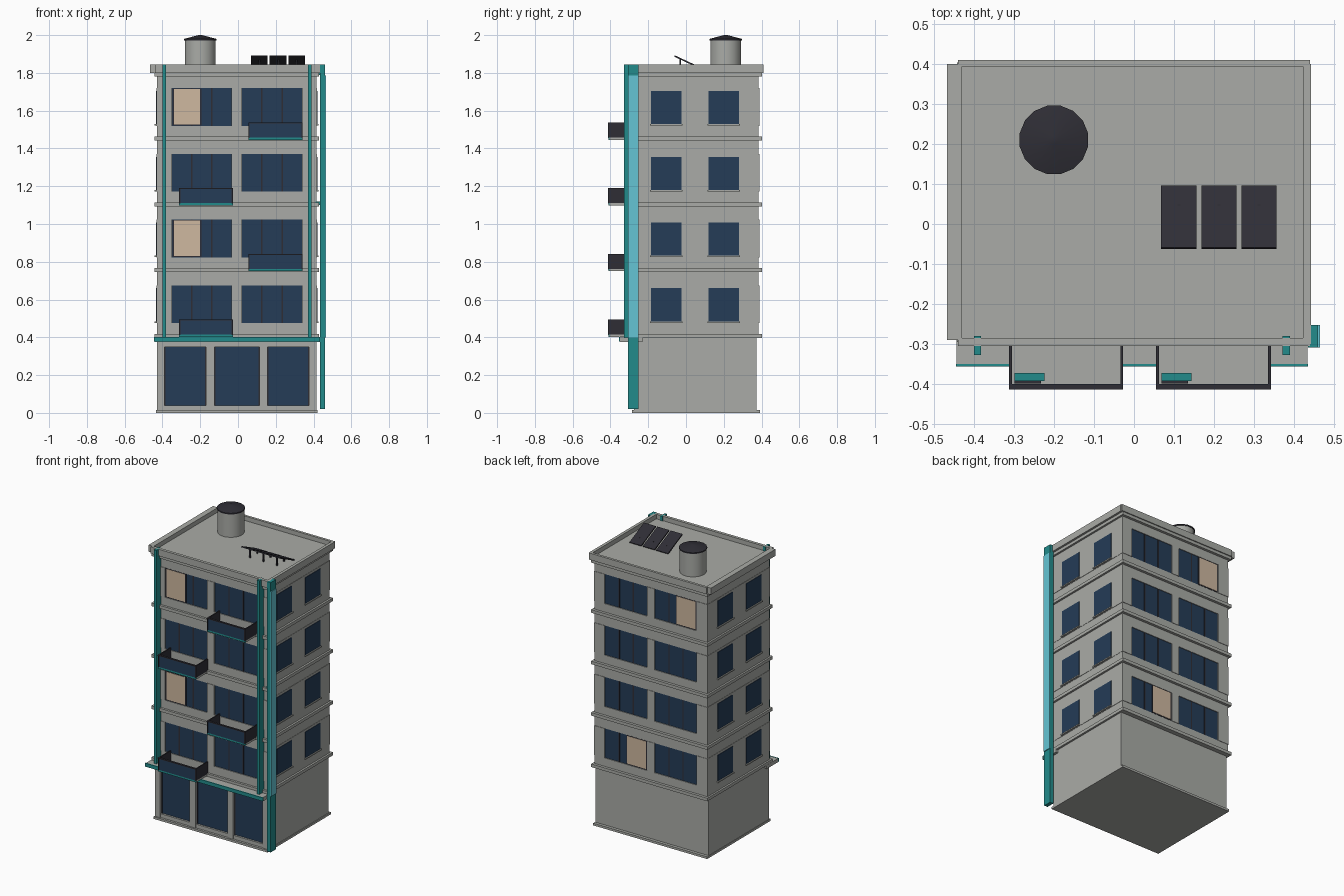
import bpy, bmesh, math
from mathutils import Matrix, Vector

if "Cube" in bpy.data.objects:
    bpy.data.objects.remove(bpy.data.objects["Cube"])


def material(name, rgb):
    m = bpy.data.materials.new(name)
    m.diffuse_color = (*rgb, 1)
    m.use_nodes = True
    m.node_tree.nodes["Principled BSDF"].inputs["Base Color"].default_value = m.diffuse_color
    return m


GREY = material("concrete grey", (0.40, 0.41, 0.385))
NAVY = material("navy glass", (0.018, 0.045, 0.095))
DARK = material("charcoal", (0.028, 0.027, 0.036))
TEAL = material("teal trim", (0.016, 0.26, 0.26))
CYAN = material("bright cyan", (0.13, 0.56, 0.66))
BEIGE = material("warm beige", (0.62, 0.48, 0.35))


def finish(bm, name, mat):
    me = bpy.data.meshes.new(name)
    bm.to_mesh(me)
    bm.free()
    ob = bpy.data.objects.new(name, me)
    me.materials.append(mat)
    bpy.context.collection.objects.link(ob)
    return ob


def part(name, mat, boxes):
    """One object from boxes given as (x0, x1, y0, y1, z0, z1)."""
    bm = bmesh.new()
    for x0, x1, y0, y1, z0, z1 in boxes:
        c = Vector(((x0 + x1) / 2, (y0 + y1) / 2, (z0 + z1) / 2))
        s = Matrix.Diagonal((x1 - x0, y1 - y0, z1 - z0, 1))
        bmesh.ops.create_cube(bm, size=1, matrix=Matrix.Translation(c) @ s)
    return finish(bm, name, mat)


L, R, F, B = -0.43, 0.415, -0.28, 0.385      # wall planes
FLOORS = [0.40 + 0.348 * i for i in range(4)]
GROUPS = [(-0.35, -0.035), (0.02, 0.34)]     # window groups on front and back
SIDE_Y = [(-0.185, -0.025), (0.12, 0.28)]    # windows on the sides

# Ground floor with shop windows between piers
part("base_slab", GREY, [(-0.433, 0.42, -0.285, 0.392, 0, 0.015)])
part("ground_floor", GREY, [(L, R - 0.035, -0.233, 0.372, 0.015, 0.40),
                            (R - 0.035, R, -0.233, 0.372, 0.015, 0.40)])
piers = [(L, -0.39), (-0.17, -0.125), (0.113, 0.157), (0.375, R)]
part("shop_piers", GREY, [(a, b, -0.275, -0.233, 0.015, 0.38) for a, b in piers]
     + [(L, R, -0.27, -0.233, 0.35, 0.39), (L, R, -0.27, -0.233, 0.015, 0.04)])
part("shop_windows", NAVY, [(piers[i][1], piers[i + 1][0], -0.257, -0.235, 0.04, 0.35)
                            for i in range(3)])
part("shop_window_frames", DARK, [b for i in range(3) for b in (
    (piers[i][1], piers[i][1] + 0.005, -0.26, -0.235, 0.04, 0.35),
    (piers[i + 1][0] - 0.005, piers[i + 1][0], -0.26, -0.235, 0.04, 0.35))])
part("canopy", GREY, [(-0.443, 0.433, -0.35, -0.23, 0.375, 0.40)])
part("canopy_edge", TEAL, [(-0.445, 0.435, -0.356, -0.349, 0.377, 0.401)])

# Upper floors
walls, belts, glass, frames, sills, blinds = [], [], [], [], [], []
for i, z in enumerate(FLOORS):
    w0, w1 = z + 0.075, z + 0.275
    belts.append((-0.442, 0.428, F - 0.015, 0.403, z - 0.003, z + 0.018))
    walls += [(L, R, F, B, z + 0.018, w0), (L, R, F, B, w1, z + 0.345),
              (L - 0.002, R + 0.002, F + 0.015, B - 0.013, w0, w1)]
    for a, b in ((L - 0.002, -0.35), (-0.035, 0.02), (0.34, R + 0.002)):
        walls += [(a, b, F - 0.003, F + 0.015, w0, w1), (a, b, B - 0.013, B + 0.003, w0, w1)]
    for a, b in GROUPS:
        for y in (F + 0.011, B - 0.011):
            glass.append((a, b, y - 0.006, y + 0.006, w0, w1))
            for k in (1, 2):
                x = a + (b - a) * k / 3
                frames.append((x - 0.004, x + 0.004, y - 0.009, y + 0.009, w0, w1))
    for a, b in SIDE_Y:
        for x in (L - 0.002, R + 0.002):
            glass.append((x - 0.003, x + 0.003, a, b, z + 0.085, z + 0.26))
            sills.append((x - 0.01, x + 0.01, a - 0.006, b + 0.006, z + 0.077, z + 0.085))
belts.append((-0.442, 0.428, F - 0.015, 0.403, 1.78, 1.805))
part("upper_walls", GREY, walls)
part("floor_belts", GREY, belts)
part("windows", NAVY, glass)
part("window_mullions", DARK, frames)
part("side_sills", GREY, sills)

# Drawn blinds at the left end of some window groups
for floor, x, front in ((1, -0.34, 1), (3, -0.34, 1), (3, -0.34, 0), (0, 0.03, 0)):
    z = FLOORS[floor]
    y = F + 0.003 if front else B - 0.003
    blinds.append((x, x + 0.14, y - 0.004, y + 0.004, z + 0.083, z + 0.27))
part("blinds", BEIGE, blinds)
part("blind_frames", DARK, [(a - 0.006, b + 0.006, c + 0.002, d - 0.002, e - 0.006, f + 0.004)
                            for a, b, c, d, e, f in blinds])

# Roof and parapet
part("roof", GREY, [(-0.44, 0.43, -0.29, 0.395, 1.80, 1.815)])
part("parapet", GREY, [(-0.44, 0.44, -0.305, -0.285, 1.80, 1.845),
                       (-0.44, 0.44, 0.393, 0.41, 1.80, 1.845),
                       (-0.467, -0.43, -0.29, 0.40, 1.80, 1.845),
                       (0.422, 0.442, -0.30, 0.40, 1.80, 1.845)])

# Teal pilaster strips and corner fin
part("front_strips", TEAL, [(x - 0.009, x + 0.009, -0.327, -0.28, 0.40, 1.845)
                            for x in (-0.391, 0.38)])
part("corner_fin", TEAL, [(0.434, 0.46, -0.308, -0.252, 0.02, 1.845)])
part("fin_brackets", TEAL, [(0.41, 0.436, -0.285, -0.265, z, z + 0.02) for z in (0.38, 1.10, 1.79)])
part("fin_light_panel", CYAN, [(0.458, 0.465, -0.308, -0.252, 0.40, 1.785)])

# Balconies alternating left and right
floors, trims, panels, rails, planters, plants = [], [], [], [], [], []
for i, z in enumerate(FLOORS):
    a, b = (-0.312, -0.027) if i % 2 == 0 else (0.055, 0.342)
    z0, z1 = z + 0.012, z + 0.094
    floors.append((a, b, -0.405, -0.28, z + 0.002, z + 0.014))
    trims.append((a, b, -0.411, -0.404, z + 0.002, z + 0.014))
    panels.append((a + 0.006, b - 0.006, -0.411, -0.402, z0, z1 - 0.006))
    rails += [(a, a + 0.007, -0.412, -0.28, z0, z1), (b - 0.007, b, -0.412, -0.28, z0, z1),
              (a, b, -0.413, -0.403, z1 - 0.006, z1), (a, b, -0.403, -0.399, z0, z1)]
    planters.append((a + 0.014, a + 0.088, -0.392, -0.372, z0, z0 + 0.035))
    plants.append((a + 0.014, a + 0.08, -0.398, -0.392, z0, z0 + 0.03))
part("balcony_floors", GREY, floors)
part("balcony_trim", TEAL, trims)
part("balcony_glass", NAVY, panels)
part("balcony_rails", DARK, rails)
part("planters", TEAL, planters)
part("planter_brackets", DARK, plants)


# Water tank with a shallow conical lid
def drum(name, mat, r0, r1, z0, z1):
    bm = bmesh.new()
    bmesh.ops.create_cone(bm, cap_ends=True, segments=16, radius1=r0, radius2=r1, depth=z1 - z0,
                          matrix=Matrix.Translation((-0.2, 0.21, (z0 + z1) / 2))
                          @ Matrix.Rotation(math.pi / 16, 4, 'Z'))
    ob = finish(bm, name, mat)
    bpy.context.view_layer.objects.active = ob
    ob.select_set(True)
    bpy.ops.object.shade_smooth_by_angle(angle=math.radians(30))
    ob.select_set(False)


drum("water_tank", GREY, 0.083, 0.083, 1.81, 1.977)
drum("tank_lid_rim", DARK, 0.087, 0.087, 1.972, 1.98)
drum("tank_lid", DARK, 0.087, 0.01, 1.98, 2.0)

# Tilted solar panels on thin posts
XS = (0.112, 0.212, 0.312)
panel = part("solar_panels", DARK, [(x - 0.044, x + 0.044, -0.086, 0.086, -0.004, 0.004) for x in XS])
panel.location = (0, 0.017, 1.853)
panel.rotation_euler = (math.radians(-25), 0, 0)
part("solar_posts", DARK, [(x - 0.004, x + 0.004, y - 0.004, y + 0.004, 1.81, t)
                           for x in XS for y, t in ((0.045, 1.844), (-0.03, 1.872))])
